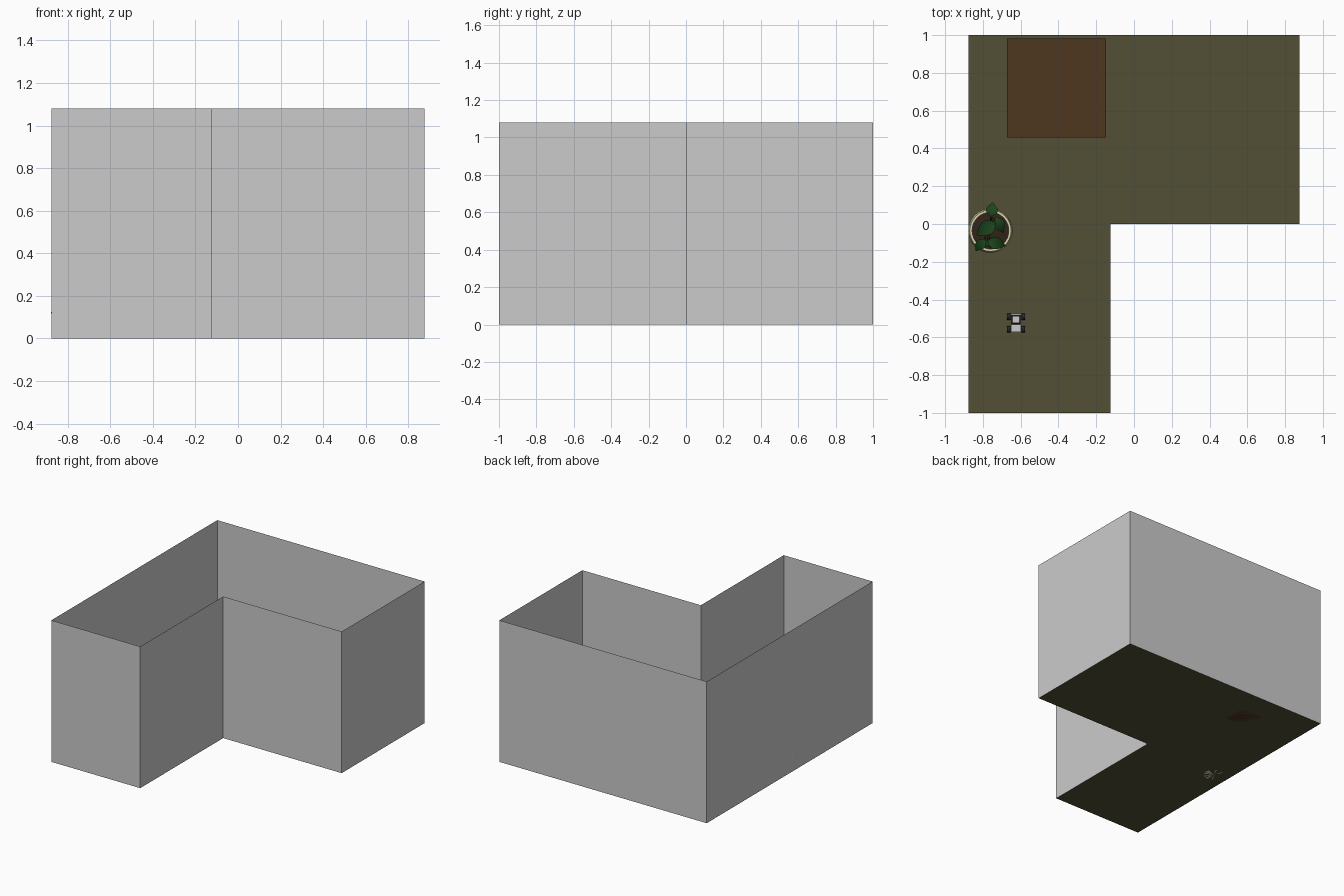
import bpy, bmesh, math
from mathutils import Vector

if "Cube" in bpy.data.objects:
    bpy.data.objects.remove(bpy.data.objects["Cube"])


def material(name, rgb):
    m = bpy.data.materials.new(name)
    m.diffuse_color = (*rgb, 1)
    m.use_nodes = True
    m.node_tree.nodes["Principled BSDF"].inputs["Base Color"].default_value = m.diffuse_color
    return m


FLOOR = material("olive_carpet", (0.085, 0.08, 0.036))
WOOD = material("brown_wood", (0.075, 0.038, 0.014))
CREAM = material("cream_ceramic", (0.72, 0.66, 0.42))
SOIL = material("dark_soil", (0.03, 0.018, 0.01))
STEM = material("stem_brown", (0.09, 0.04, 0.02))
LEAF = material("leaf_green", (0.012, 0.06, 0.012))
RUBBER = material("black_rubber", (0.02, 0.02, 0.02))
GLASS = material("dark_glass", (0.06, 0.06, 0.06))


def finish(name, bm, mat=None, smooth=False):
    me = bpy.data.meshes.new(name)
    bm.to_mesh(me)
    bm.free()
    ob = bpy.data.objects.new(name, me)
    bpy.context.collection.objects.link(ob)
    if mat:
        me.materials.append(mat)
    if smooth:
        bpy.context.view_layer.objects.active = ob
        ob.select_set(True)
        bpy.ops.object.shade_smooth_by_angle(angle=math.radians(40))
        ob.select_set(False)
    return ob


def box(name, lo, hi, mat=None, taper=1.0):
    bm = bmesh.new()
    bmesh.ops.create_cube(bm, size=1)
    lo, hi = Vector(lo), Vector(hi)
    for v in bm.verts:
        if v.co.z > 0:
            v.co.x *= taper
            v.co.y *= taper
        v.co = (lo + hi) / 2 + v.co * (hi - lo)
    return finish(name, bm, mat)


def lathe(name, profile, center, mat, steps=32):
    bm = bmesh.new()
    vs = [bm.verts.new((r, 0, z)) for r, z in profile]
    es = [bm.edges.new(p) for p in zip(vs, vs[1:])]
    bmesh.ops.spin(bm, geom=vs + es, axis=(0, 0, 1), cent=(0, 0, 0),
                   angle=math.tau, steps=steps)
    bmesh.ops.remove_doubles(bm, verts=bm.verts, dist=1e-5)
    bmesh.ops.recalc_face_normals(bm, faces=bm.faces)
    ob = finish(name, bm, mat, True)
    ob.location = center
    return ob


# L-shaped room: floor and thin walls
plan = [(-0.875, -1), (-0.125, -1), (-0.125, 0), (0.875, 0), (0.875, 1), (-0.875, 1)]
bm = bmesh.new()
bm.faces.new([bm.verts.new((x, y, 0)) for x, y in plan])
finish("floor", bm, FLOOR)
bm = bmesh.new()
low = [bm.verts.new((x, y, 0)) for x, y in plan]
high = [bm.verts.new((x, y, 1.08)) for x, y in plan]
for i in range(6):
    j = (i + 1) % 6
    bm.faces.new((low[i], low[j], high[j], high[i]))
finish("walls", bm)

# Pedestal table
tx, ty = -0.41, 0.72
box("table_top", (tx - 0.263, ty - 0.263, 0.29), (tx + 0.263, ty + 0.263, 0.32), WOOD)
box("table_pedestal", (tx - 0.045, ty - 0.045, 0.02), (tx + 0.045, ty + 0.045, 0.29), WOOD)
box("table_base", (tx - 0.09, ty - 0.09, 0), (tx + 0.09, ty + 0.09, 0.02), WOOD)

# Plant pot and soil
pot = (-0.76, -0.035, 0)
lathe("plant_pot", [(0, 0), (0.07, 0), (0.095, 0.03), (0.112, 0.075), (0.1175, 0.12),
                    (0.113, 0.16), (0.11, 0.185), (0.097, 0.185), (0.097, 0.16)], pot, CREAM)
lathe("soil", [(0.098, 0.165), (0.05, 0.17), (0, 0.172)], pot, SOIL)


def stem(name, points):
    cu = bpy.data.curves.new(name, "CURVE")
    cu.dimensions = "3D"
    cu.bevel_depth = 0.006
    cu.bevel_resolution = 1
    cu.use_fill_caps = True
    sp = cu.splines.new("POLY")
    sp.points.add(len(points) - 1)
    for p, co in zip(sp.points, points):
        p.co = (*co, 1)
    cu.materials.append(STEM)
    ob = bpy.data.objects.new(name, cu)
    bpy.context.collection.objects.link(ob)
    ob.location = pot


def leaf(name, base, angle, length, width, droop):
    """Folded oval leaf running outward from its stem end."""
    bm = bmesh.new()
    n = 8
    rows = []
    for i in range(n + 1):
        t = i / n
        w = max(width / 2 * math.sin(math.pi * t ** 0.8), 0.0005)
        z = length * (0.35 * t - droop * t * t)
        rows.append([bm.verts.new((t * length, s * w, z + abs(s) * w * 0.3)) for s in (-1, 0, 1)])
    for a, b in zip(rows, rows[1:]):
        for k in range(2):
            bm.faces.new((a[k], b[k], b[k + 1], a[k + 1]))
    ob = finish(name, bm, LEAF, True)
    ob.location = Vector(pot) + Vector(base)
    ob.rotation_euler.z = angle


# Stems, each ending in a leaf: (tip x, y, z, direction, length, width, droop)
leaves = [
    (0.005, 0.075, 0.33, 85, 0.075, 0.062, 0.7),
    (0.025, 0.045, 0.37, 215, 0.12, 0.08, 0.6),
    (0.03, 0.07, 0.30, 295, 0.09, 0.06, 0.7),
    (-0.015, -0.055, 0.32, -15, 0.10, 0.065, 0.7),
    (-0.03, -0.045, 0.28, 232, 0.08, 0.055, 0.8),
    (-0.03, -0.04, 0.25, -40, 0.075, 0.05, 0.8),
]
for i, (x, y, z, a, l, w, d) in enumerate(leaves):
    stem(f"stem_{i}", [(x * 0.3, y * 0.3, 0.165), (x * 0.5, y * 0.5, (z + 0.165) / 2), (x, y, z)])
    leaf(f"leaf_{i}", (x, y, z), math.radians(a), l, w, d)

# Toy truck
cx, cy = -0.625, -0.523
box("truck_body", (cx - 0.027, cy - 0.05, 0.016), (cx + 0.027, cy + 0.049, 0.036))
box("truck_cab", (cx - 0.025, cy - 0.008, 0.036), (cx + 0.025, cy + 0.042, 0.056), GLASS, 0.75)
box("truck_roof", (cx - 0.0175, cy + 0.002, 0.056), (cx + 0.0175, cy + 0.032, 0.059))
for dy in (-0.034, 0.033):
    box("truck_axle", (cx - 0.04, cy + dy - 0.003, 0.013), (cx + 0.04, cy + dy + 0.003, 0.019), RUBBER)
    for s in (-1, 1):
        bm = bmesh.new()
        bmesh.ops.create_cone(bm, cap_ends=True, segments=20, radius1=0.017, radius2=0.017, depth=0.018)
        w = finish("truck_wheel", bm, RUBBER, True)
        w.rotation_euler.y = math.pi / 2
        w.location = (cx + s * 0.039, cy + dy, 0.017)
